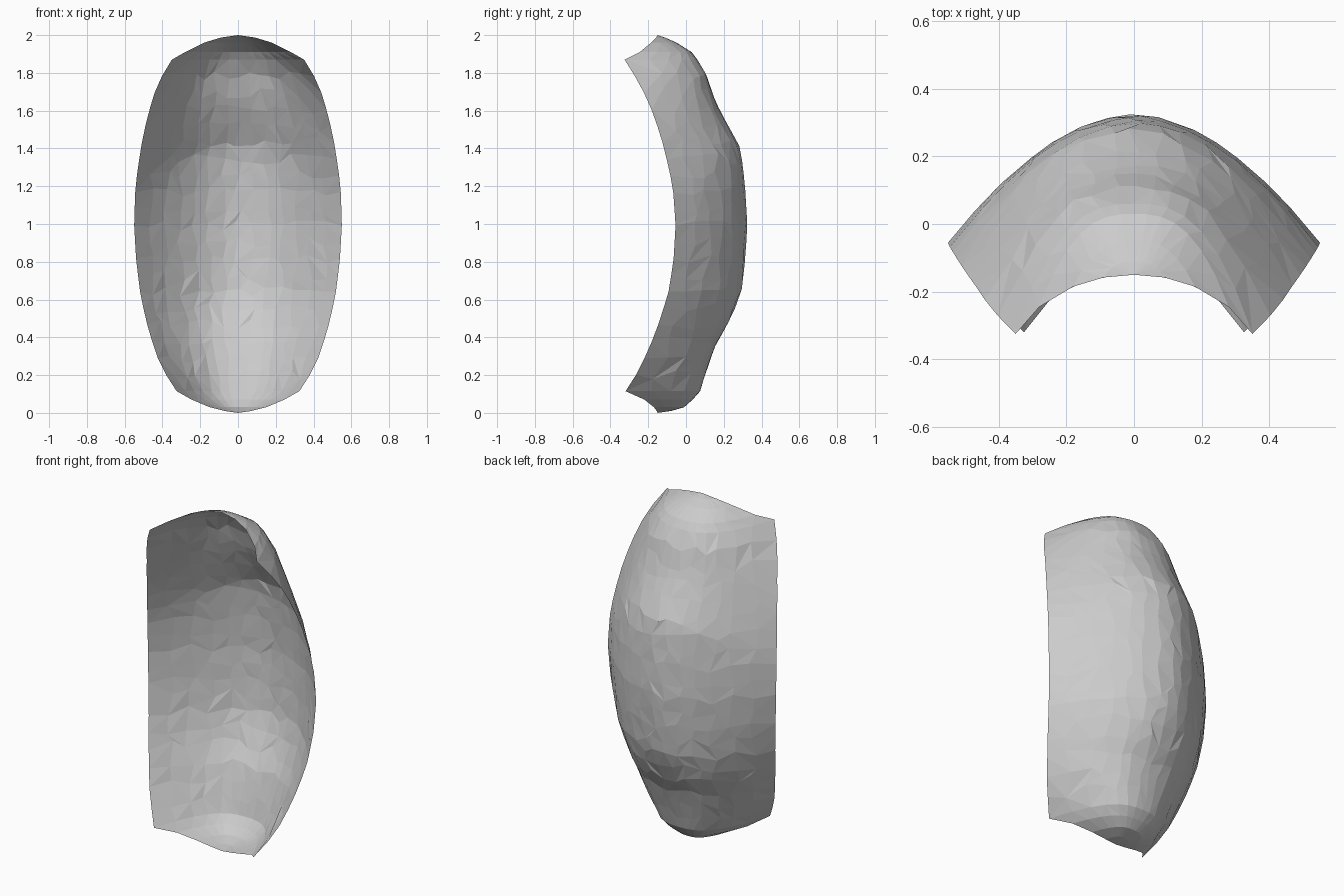
import bpy, bmesh, random

if "Cube" in bpy.data.objects:
    bpy.data.objects.remove(bpy.data.objects["Cube"])

random.seed(4)

# shell profile: height, half width, y on the centre line, y at the side rim
PROFILE = [
    (0.01, 0.07, -0.08, -0.155),
    (0.03, 0.15, -0.01, -0.17),
    (0.07, 0.245, 0.035, -0.22),
    (0.115, 0.325, 0.075, -0.32),
    (0.20, 0.38, 0.10, -0.265),
    (0.30, 0.43, 0.135, -0.215),
    (0.38, 0.455, 0.165, -0.18),
    (0.50, 0.49, 0.24, -0.135),
    (0.65, 0.52, 0.295, -0.09),
    (0.82, 0.54, 0.315, -0.065),
    (1.00, 0.55, 0.325, -0.055),
    (1.20, 0.543, 0.313, -0.07),
    (1.40, 0.515, 0.29, -0.115),
    (1.50, 0.495, 0.235, -0.145),
    (1.60, 0.47, 0.18, -0.18),
    (1.70, 0.44, 0.135, -0.225),
    (1.80, 0.395, 0.105, -0.28),
    (1.87, 0.35, 0.06, -0.325),
    (1.91, 0.28, 0.03, -0.245),
    (1.96, 0.18, -0.05, -0.185),
    (1.987, 0.09, -0.11, -0.158),
]
COLS = 14
STEPS = 20


def sample(z, k):
    """Linear lookup of profile column k at height z."""
    z = min(max(z, PROFILE[0][0]), PROFILE[-1][0])
    for a, b in zip(PROFILE, PROFILE[1:]):
        if z <= b[0]:
            f = (z - a[0]) / (b[0] - a[0])
            return a[k] + f * (b[k] - a[k])


def shell_point(z, t):
    """Point on the curved shell; t runs from -1 to 1 across the width."""
    # section is an open arch in the middle and a fuller bowl at both ends
    g = abs(t) ** (1.85 + 0.9 * min(1.0, abs(z - 1.0) / 0.85) ** 2)
    dip = 0.16 * t * t * max(0.0, 1 - abs(z - 1.4) / 0.4)
    y = sample(z + dip, 2) * (1 - g) + sample(z, 3) * g
    return (t * sample(z, 1), y, z)


# row heights: profile rows at the ends, even rows between the rim corners
LOW, HIGH = 0.115, 1.87
step = (HIGH - LOW) / STEPS
heights = [p[0] for p in PROFILE if p[0] < LOW]
heights += [LOW + step * i for i in range(STEPS + 1)]
heights += [p[0] for p in PROFILE if p[0] > HIGH]

# irregular faceted sheet
bm = bmesh.new()
rows = []
for z in heights:
    row = []
    for c in range(COLS + 1):
        t, zz = -1 + 2 * c / COLS, z
        if 0 < c < COLS and LOW + 0.01 < z < HIGH - 0.01:
            t += random.uniform(-0.04, 0.04)
            zz += random.uniform(-0.33, 0.33) * step
        row.append(bm.verts.new(shell_point(zz, t)))
    rows.append(row)

for lo, hi in zip(rows, rows[1:]):
    for c in range(COLS):
        a, b, d, e = lo[c], lo[c + 1], hi[c + 1], hi[c]
        if random.random() < 0.5:
            tris = ((a, d, b), (a, e, d))
        else:
            tris = ((a, e, b), (b, e, d))
        for tri in tris:
            bm.faces.new(tri)

# bottom and top tips
bottom = bm.verts.new((0, -0.15, 0))
top = bm.verts.new((0, -0.15, 2))
for c in range(COLS):
    bm.faces.new((bottom, rows[0][c], rows[0][c + 1]))
    bm.faces.new((top, rows[-1][c + 1], rows[-1][c]))

mesh = bpy.data.meshes.new("curved_shell")
bm.to_mesh(mesh)
bm.free()
shell = bpy.data.objects.new("curved_shell", mesh)
bpy.context.collection.objects.link(shell)
